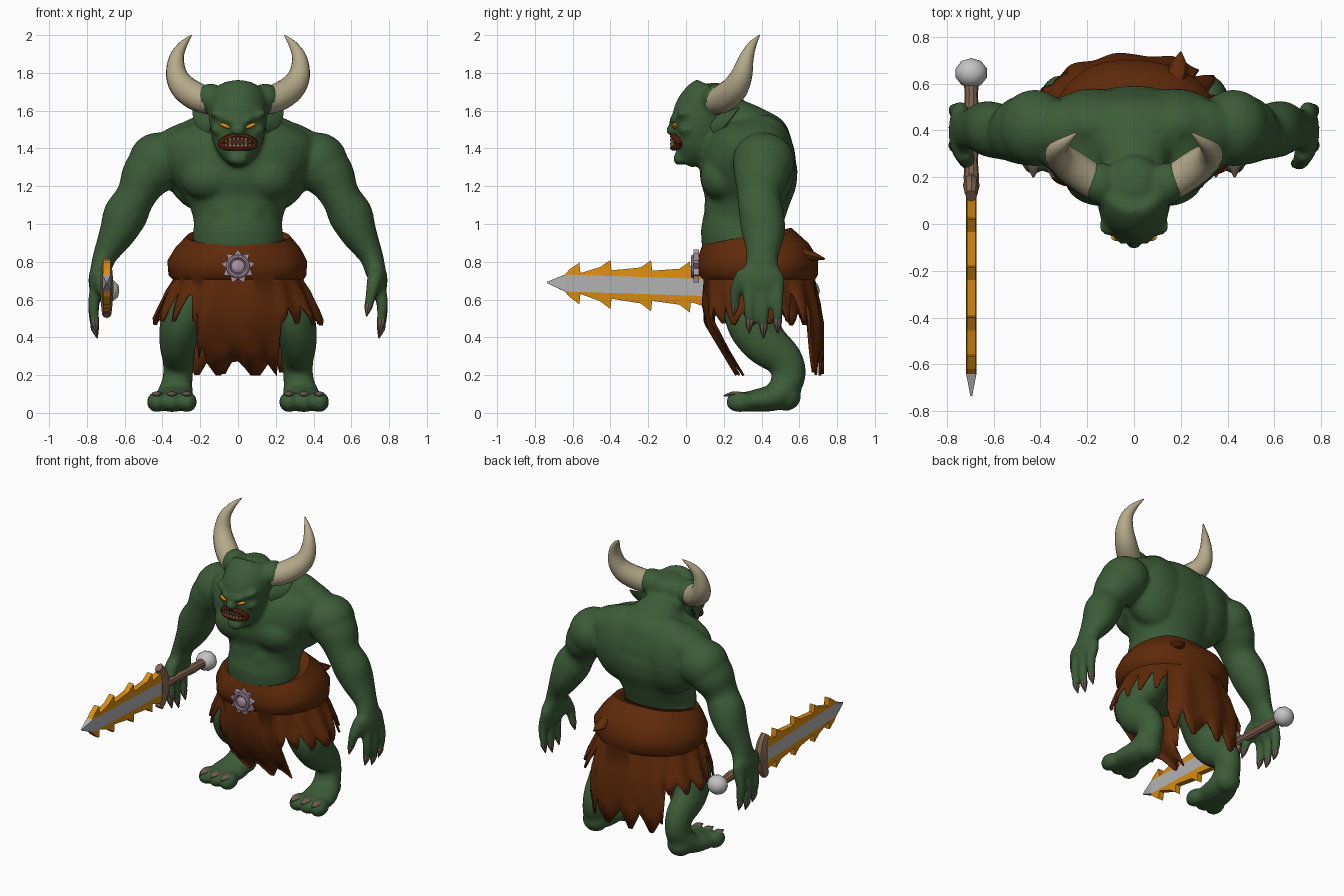
import bpy, bmesh, math, random
from mathutils import Vector, Matrix, Euler

random.seed(4)
if "Cube" in bpy.data.objects:
    bpy.data.objects.remove(bpy.data.objects["Cube"])
X, Y = Vector((1, 0, 0)), Vector((0, 1, 0))
BOTH = (1, -1)


def material(name, r, g, b):
    m = bpy.data.materials.new(name)
    m.use_nodes = True
    m.diffuse_color = (r, g, b, 1)
    bsdf = next(n for n in m.node_tree.nodes if n.type == 'BSDF_PRINCIPLED')
    bsdf.inputs["Base Color"].default_value = (r, g, b, 1)
    bsdf.inputs["Roughness"].default_value = 0.7
    return m


SKIN = material("green skin", .045, .107, .039)
CLOTH = material("rust cloth", .115, .023, .003)
HORN = material("horn ivory", .46, .40, .25)
GOLD = material("amber", .72, .27, .005)
STEEL = material("steel", .45, .45, .45)
PALE = material("pale steel", .55, .55, .55)
GRIP = material("grip brown", .24, .14, .085)
BADGE = material("mauve metal", .41, .29, .37)
CLAW = material("claw grey brown", .14, .11, .08)
LIP = material("lip red", .11, .016, .006)


def finish(bm, name, mats, angle=40):
    bmesh.ops.recalc_face_normals(bm, faces=bm.faces)
    me = bpy.data.meshes.new(name)
    bm.to_mesh(me)
    bm.free()
    for m in mats:
        me.materials.append(m)
    if angle:
        me.shade_smooth()
        me.set_sharp_from_angle(angle=math.radians(angle))
    ob = bpy.data.objects.new(name, me)
    bpy.context.collection.objects.link(ob)
    return ob


def spline(pts, steps):
    out = []
    for i in range(len(pts) - 1):
        a, b, c, d = pts[max(i - 1, 0)], pts[i], pts[i + 1], pts[min(i + 2, len(pts) - 1)]
        for k in range(steps):
            t = k / steps
            out.append(.5 * (2 * b + (c - a) * t + (2 * a - 5 * b + 4 * c - d) * t * t
                             + (3 * b - a - 3 * c + d) * t ** 3))
    return out + [pts[-1]]


def tube(bm, pts, ref=X, sides=16, steps=4, side=1):
    """Loft elliptical rings along points given as x, y, z, radius[, second radius]."""
    pts = spline([Vector((p[0] * side, p[1], p[2], p[3], p[-1])) for p in pts], steps)
    cs = [p.to_3d() for p in pts]
    rings = []
    for i, p in enumerate(pts):
        t = (cs[min(i + 1, len(cs) - 1)] - cs[max(i - 1, 0)]).normalized()
        u = (ref - t * ref.dot(t)).normalized()
        v = t.cross(u)
        rings.append([bm.verts.new(cs[i] + u * p[3] * math.cos(a) + v * p[4] * math.sin(a))
                      for a in (2 * math.pi * k / sides for k in range(sides))])
    for r, q in zip(rings, rings[1:]):
        for k in range(sides):
            j = (k + 1) % sides
            bm.faces.new((r[k], r[j], q[j], q[k]))
    bm.faces.new(rings[0])
    bm.faces.new(rings[-1])


def blob(bm, loc, radii, tilt=0, side=1, detail=3):
    mat = Matrix.LocRotScale(Vector((loc[0] * side, loc[1], loc[2])),
                             Euler((0, tilt * side, 0)), Vector(radii))
    bmesh.ops.create_icosphere(bm, subdivisions=detail, radius=1, matrix=mat)


# Body: torso, head and limbs fused into one skin
bm = bmesh.new()
tube(bm, [(0, .36, .70, .24, .22), (0, .28, .92, .24, .20), (0, .30, 1.02, .235, .21),
          (0, .32, 1.12, .27, .225), (0, .33, 1.22, .34, .255), (0, .335, 1.34, .40, .255),
          (0, .36, 1.44, .40, .225), (0, .38, 1.52, .28, .165), (0, .38, 1.58, .14, .08)], sides=32)
tube(bm, [(0, .16, 1.56, .13, .12), (0, .27, 1.54, .15, .12), (0, .40, 1.48, .21, .12)])
tube(bm, [(0, -.005, 1.32, .045, .045), (0, .035, 1.39, .11, .105), (0, .07, 1.47, .14, .14),
          (0, .09, 1.56, .155, .165), (0, .14, 1.64, .155, .16), (0, .185, 1.70, .12, .125),
          (0, .195, 1.742, .05, .06)], sides=24)
blob(bm, (0, -.078, 1.495), (.038, .03, .028))
blob(bm, (0, -.035, 1.345), (.055, .035, .035))
blob(bm, (0, -.058, 1.55), (.03, .032, .03))
FINGERS = [(.335, .0), (.41, -.025), (.485, .0)]
TOES = (.27, .35, .43)
for s in BOTH:
    blob(bm, (.14, .20, 1.25), (.16, .125, .13), .15, s)         # chest
    blob(bm, (.24, .40, 1.435), (.25, .14, .115), .27, s)        # upper back
    blob(bm, (.17, .42, 1.32), (.22, .16, .26), 0, s)            # side back
    blob(bm, (.065, .15, 1.06), (.07, .05, .09), 0, s)           # belly
    blob(bm, (.045, -.055, 1.547), (.045, .035, .02), -.4, s)    # inner brow
    blob(bm, (.105, -.01, 1.575), (.05, .045, .02), -.4, s)      # outer brow
    blob(bm, (.10, .01, 1.495), (.045, .05, .03), -.3, s)        # cheek
    blob(bm, (.145, .175, 1.665), (.078, .09, .08), 0, s)        # horn root
    blob(bm, (.425, .41, 1.33), (.155, .165, .155), 0, s)        # shoulder
    tube(bm, [(.38, .41, 1.35, .15), (.48, .40, 1.26, .138, .15), (.54, .385, 1.15, .105, .115),
              (.595, .40, 1.05, .118, .12), (.64, .41, .95, .098, .115), (.705, .405, .83, .064, .085),
              (.73, .40, .74, .055, .10)], side=s)
    blob(bm, (.74, .395, .70), (.052, .13, .10), 0, s)           # palm
    for y, dz in FINGERS:
        tube(bm, [(.745, y, .68, .036), (.765, y, .58 + dz, .032), (.755, y, .47 + dz, .024)],
             sides=10, side=s)
    tube(bm, [(.73, .31, .74, .045), (.71, .265, .65, .035), (.69, .26, .56, .024)], sides=10, side=s)
    tube(bm, [(.17, .38, .78, .13, .17), (.22, .37, .64, .12, .17), (.29, .355, .50, .118, .15),
              (.318, .41, .38, .10, .125), (.315, .52, .28, .085, .10), (.32, .54, .18, .08, .09),
              (.335, .48, .09, .10, .075), (.35, .37, .065, .115, .06),
              (.35, .27, .055, .10, .045)], side=s)
    blob(bm, (.325, .53, .09), (.085, .08, .08), 0, s)           # heel
    for x in TOES:
        blob(bm, (x, .285, .058), (.053, .075, .056), 0, s)
body = finish(bm, "body", [SKIN])
remesh = body.modifiers.new("fuse", 'REMESH')
remesh.mode = 'VOXEL'
remesh.voxel_size = .014
remesh.use_smooth_shade = True
soften = body.modifiers.new("soften", 'SMOOTH')
soften.factor = .5
soften.iterations = 6

# Ears, horns and claws
bm = bmesh.new()
for s in BOTH:
    tube(bm, [(.12, .16, 1.52, .04, .06), (.175, .20, 1.55, .022, .055), (.21, .24, 1.58, .012, .035),
              (.235, .28, 1.615, .005)], Y, 10, side=s)
finish(bm, "ears", [SKIN])
bm = bmesh.new()
for s in BOTH:
    tube(bm, [(.14, .16, 1.65, .07), (.21, .205, 1.67, .075), (.285, .26, 1.72, .07),
              (.325, .295, 1.79, .057), (.325, .32, 1.88, .039), (.29, .352, 1.95, .022),
              (.245, .39, 2.0, .003)], Y, side=s)
finish(bm, "horns", [HORN], 60)
bm = bmesh.new()
for s in BOTH:
    for y, dz in FINGERS:
        tube(bm, [(.759, y, .50 + dz, .022), (.757, y, .47 + dz, .021), (.745, y, .42 + dz, .003)],
             sides=8, side=s)
    tube(bm, [(.696, .26, .59, .022), (.69, .258, .56, .021), (.68, .252, .51, .003)], sides=8, side=s)
    for x in TOES:
        tube(bm, [(x, .29, .096, .026, .013), (x, .25, .10, .028, .014), (x, .20, .09, .004)], sides=8, side=s)
finish(bm, "claws", [CLAW])

# Face details
bm = bmesh.new()
for s in BOTH:
    blob(bm, (.067, -.058, 1.52), (.034, .016, .011), -.4, s, 2)
finish(bm, "eyes", [GOLD])


def mouth_point(x, z):
    return (x, -.068 + 4 * x * x, 1.435 + z - 1.5 * x * x)


bm = bmesh.new()
angles = [2 * math.pi * k / 32 for k in range(33)]
tube(bm, [mouth_point(.09 * math.cos(a), .03 * math.sin(a)) + (.017,) for a in angles], Y, 8, 1)
blob(bm, (0, -.035, 1.43), (.085, .033, .03))
finish(bm, "mouth", [LIP])
bm = bmesh.new()
for k in range(-3, 4):
    big = .028 if abs(k) == 2 else .016
    for up in BOTH:
        x, y, z = mouth_point(k * .021, up * .018)
        tube(bm, [(x, y - .008, z, .009), (x, y - .014, z - up * big, .002)], sides=6, steps=1)
finish(bm, "teeth", [HORN])

# Skirt: rolled waistband and ragged hem with long front and back flaps
COLS, GROUP = 120, 6
jag = [random.uniform(.06, .2) for _ in range(COLS // GROUP)]
bm = bmesh.new()
columns = []
for i in range(COLS):
    a = 2 * math.pi * i / COLS
    back = (1 - math.cos(a)) / 2
    away = min(a, 2 * math.pi - a)
    tooth = jag[i // GROUP] * abs((i % GROUP) / (GROUP - 1) * 2 - 1)
    hem = (.18 if away < .46 else .18 if away > 2.5 else .45) + tooth
    rows = [(.885 + .07 * back, .225, .13, .465), (.89 + .09 * back, .275, .09, .56),
            (.85 + .05 * back, .33, .075, .65), (.79 + .03 * back, .37, .06, .70),
            (.73, .365, .065, .695), (.705, .345, .09, .68)]
    for t in (.25, .5, .75, 1):
        z = .70 + (hem - .70) * t
        flare = min((.70 - z) / .2, 1)
        rows.append((z, .35 + .095 * flare, .095 - .01 * flare, .68 + .045 * flare))
    col = []
    for j, (z, rx, yf, yb) in enumerate(rows):
        fold = 1 + (.025 * math.sin(a * 14) if j > 5 else .012 * math.sin(a * 5 + j))
        y = (yf + yb) / 2 - (yb - yf) / 2 * fold * math.cos(a)
        if away < 1:
            y += max(.5 - z, 0) * .6
        x = math.copysign(abs(math.sin(a)) ** .85, math.sin(a))
        col.append(bm.verts.new((rx * fold * x, y, z)))
    columns.append(col)
for i, c in enumerate(columns):
    d = columns[(i + 1) % COLS]
    for j in range(len(c) - 1):
        bm.faces.new((c[j], d[j], d[j + 1], c[j + 1]))
skirt = finish(bm, "skirt", [CLOTH], 45)
thick = skirt.modifiers.new("cloth thickness", 'SOLIDIFY')
thick.thickness = .012
bm = bmesh.new()
tube(bm, [(.17, .60, .85, .05, .04), (.19, .67, .83, .04, .025), (.20, .735, .815, .004)], sides=8)
finish(bm, "cloth_fold", [CLOTH])

# Belt badge: spiked disc, rim and dome
bm = bmesh.new()
star = []
for k in range(18):
    a, r = math.pi * k / 9 + math.pi / 2, (.09, .064)[k % 2]
    star.append(bm.verts.new((r * math.cos(a), .07, .775 + r * math.sin(a))))
plate = bmesh.ops.extrude_face_region(bm, geom=[bm.faces.new(star)])
bmesh.ops.translate(bm, vec=(0, -.03, 0), verts=[v for v in plate["geom"] if isinstance(v, bmesh.types.BMVert)])
tube(bm, [(.052 * math.cos(a), .038, .775 + .052 * math.sin(a), .011) for a in angles], Y, 8, 1)
blob(bm, (0, .04, .775), (.036, .015, .036))
finish(bm, "belt_badge", [BADGE], 35)

# Sword: barbed blade, guard, grip and pommel
SX = -.695


def axis_z(y):
    return .667 - .032 * y


bm = bmesh.new()
stations = [(-.735, .004), (-.64, .045)]
for y, h in ((-.565, .11), (-.40, .13), (-.185, .135), (.02, .135)):
    stations += [(y - .055, h - .04), (y, h), (y + .006, h - .055)]
stations.append((.13, .11))
rings = []
for y, h in stations:
    c, w = min(h * .95, .045), min(h, .022)
    rings.append([bm.verts.new((SX + dx, y, axis_z(y) + dz)) for dx, dz in
                  ((w * .85, h), (w, c), (w, -c), (w * .85, -h),
                   (-w * .85, -h), (-w, -c), (-w, c), (-w * .85, h))])
for i, (r, q) in enumerate(zip(rings, rings[1:])):
    for k in range(8):
        j = (k + 1) % 8
        f = bm.faces.new((r[k], r[j], q[j], q[k]))
        f.material_index = 0 if i == 0 or k in (1, 5) else 1
bm.faces.new(rings[0])
bm.faces.new(rings[-1])
finish(bm, "sword_blade", [STEEL, GOLD], 0)
bm = bmesh.new()
tube(bm, [(SX, .12, .80, .024, .03), (SX, .15, .75, .03, .045), (SX, .165, .66, .036, .055),
          (SX, .15, .57, .03, .045), (SX, .12, .52, .024, .03)], sides=8, steps=2)
finish(bm, "sword_guard", [GRIP], 25)
bm = bmesh.new()
tube(bm, [(SX, y, axis_z(y), .033 if k % 2 else .028)
          for k, y in enumerate((.13, .2, .27, .34, .41, .48, .55, .62))], sides=10, steps=1)
finish(bm, "sword_grip", [GRIP], 25)
bm = bmesh.new()
blob(bm, (SX, .645, axis_z(.645)), (.07, .064, .066), detail=2)
finish(bm, "sword_pommel", [PALE], 50)
